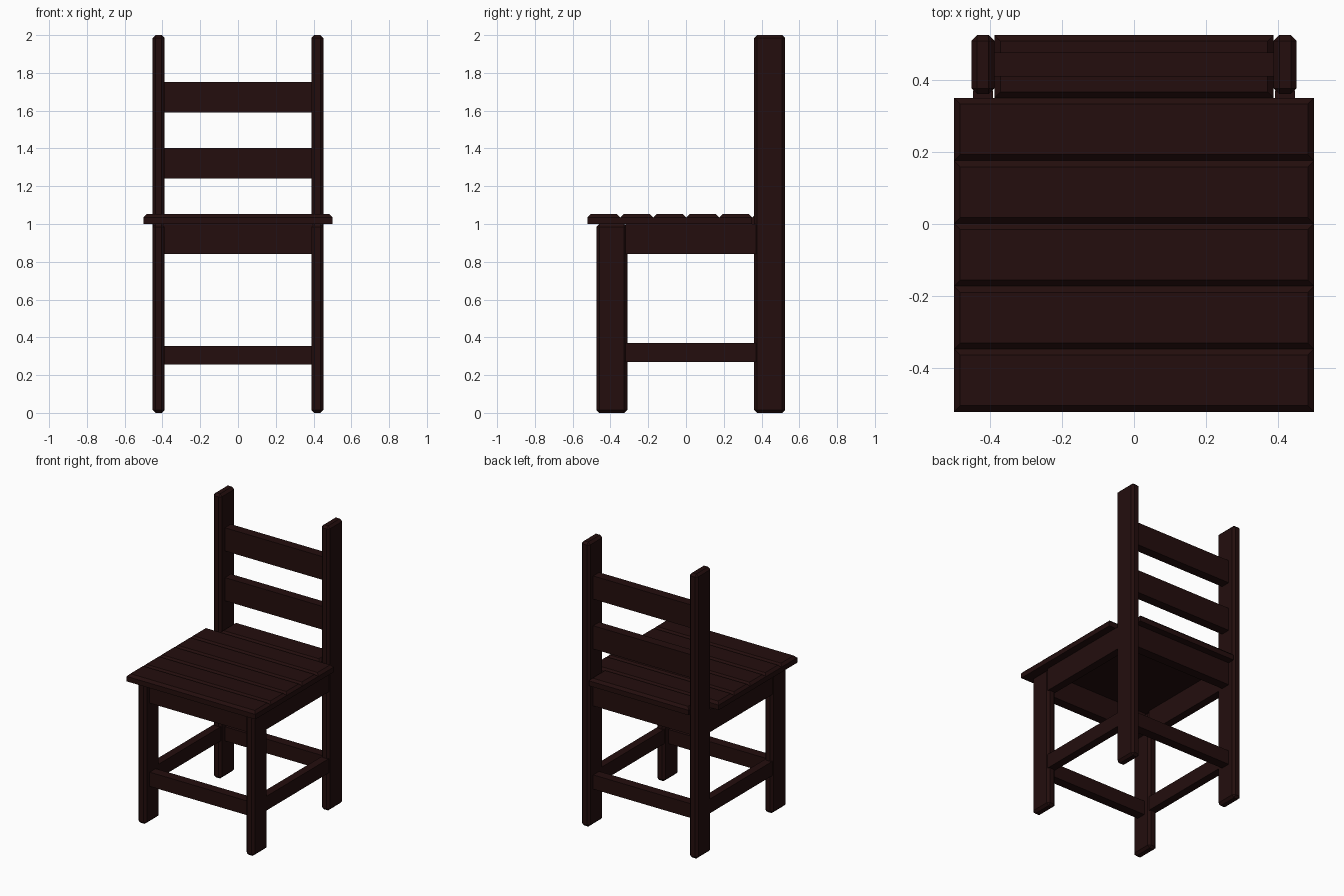
import bpy, bmesh

if "Cube" in bpy.data.objects:
    bpy.data.objects.remove(bpy.data.objects["Cube"])

wood = bpy.data.materials.new("dark brown wood")
wood.diffuse_color = (0.017, 0.0042, 0.0040, 1)
wood.use_nodes = True
wood.node_tree.nodes["Principled BSDF"].inputs["Base Color"].default_value = wood.diffuse_color


def board(name, x, y, z, bevel=0.0, top_only=False):
    """Box from (min, max) ranges, with optional chamfered edges."""
    bm = bmesh.new()
    bmesh.ops.create_cube(bm, size=1)
    for v in bm.verts:
        v.co = [r[0] if c < 0 else r[1] for c, r in zip(v.co, (x, y, z))]
    if bevel:
        edges = [e for e in bm.edges
                 if not top_only or all(v.co.z > z[1] - 1e-4 for v in e.verts)]
        bmesh.ops.bevel(bm, geom=edges, offset=bevel, segments=1,
                        affect='EDGES', profile=0.5)
    bmesh.ops.recalc_face_normals(bm, faces=bm.faces[:])
    me = bpy.data.meshes.new(name)
    bm.to_mesh(me)
    bm.free()
    me.materials.append(wood)
    ob = bpy.data.objects.new(name, me)
    bpy.context.collection.objects.link(ob)
    return ob


OUT, IN = 0.452, 0.388            # leg outer and inner x
FRONT, BACK = -0.393, 0.443       # leg centre lines in y
HALF = 0.082                      # half leg depth
RAIL = 0.033                      # half rail thickness
APRON = (0.84, 1.0)

# Legs, side aprons and side stretchers, mirrored left and right
for side, s in (("left", -1), ("right", 1)):
    def span(a, b):
        return tuple(sorted((s * a, s * b)))
    board("front_leg_" + side, span(IN, OUT), (FRONT - HALF, FRONT + HALF), (0, 1.0), 0.016)
    board("back_post_" + side, span(IN, OUT), (BACK - HALF, BACK + HALF), (0, 2.0), 0.016)
    inner_y = (FRONT + HALF - 0.01, BACK - HALF + 0.01)
    board("side_apron_" + side, span(0.392, 0.448), inner_y, APRON)
    board("side_stretcher_" + side, span(0.392, 0.448), inner_y, (0.27, 0.37))

# Front and back aprons and stretchers
rail_x = (-IN - 0.01, IN + 0.01)
for name, y in (("front", FRONT), ("back", BACK)):
    depth = (y - RAIL, y + RAIL)
    board(name + "_apron", rail_x, depth, APRON)
    board(name + "_stretcher", rail_x, depth, (0.255, 0.355))

# Backrest slats
for i, z in enumerate((1.24, 1.59)):
    board(f"back_slat_{i + 1}", rail_x, (BACK - RAIL, BACK + RAIL), (z, z + 0.163))

# Seat planks, the last one fitted between the posts
pitch = 0.1745
for i in range(6):
    w = 0.5 if i < 5 else IN
    y0 = -0.522 + i * pitch
    board(f"seat_plank_{i + 1}", (-w, w), (y0, y0 + pitch), (1.0, 1.052), 0.017, True)
